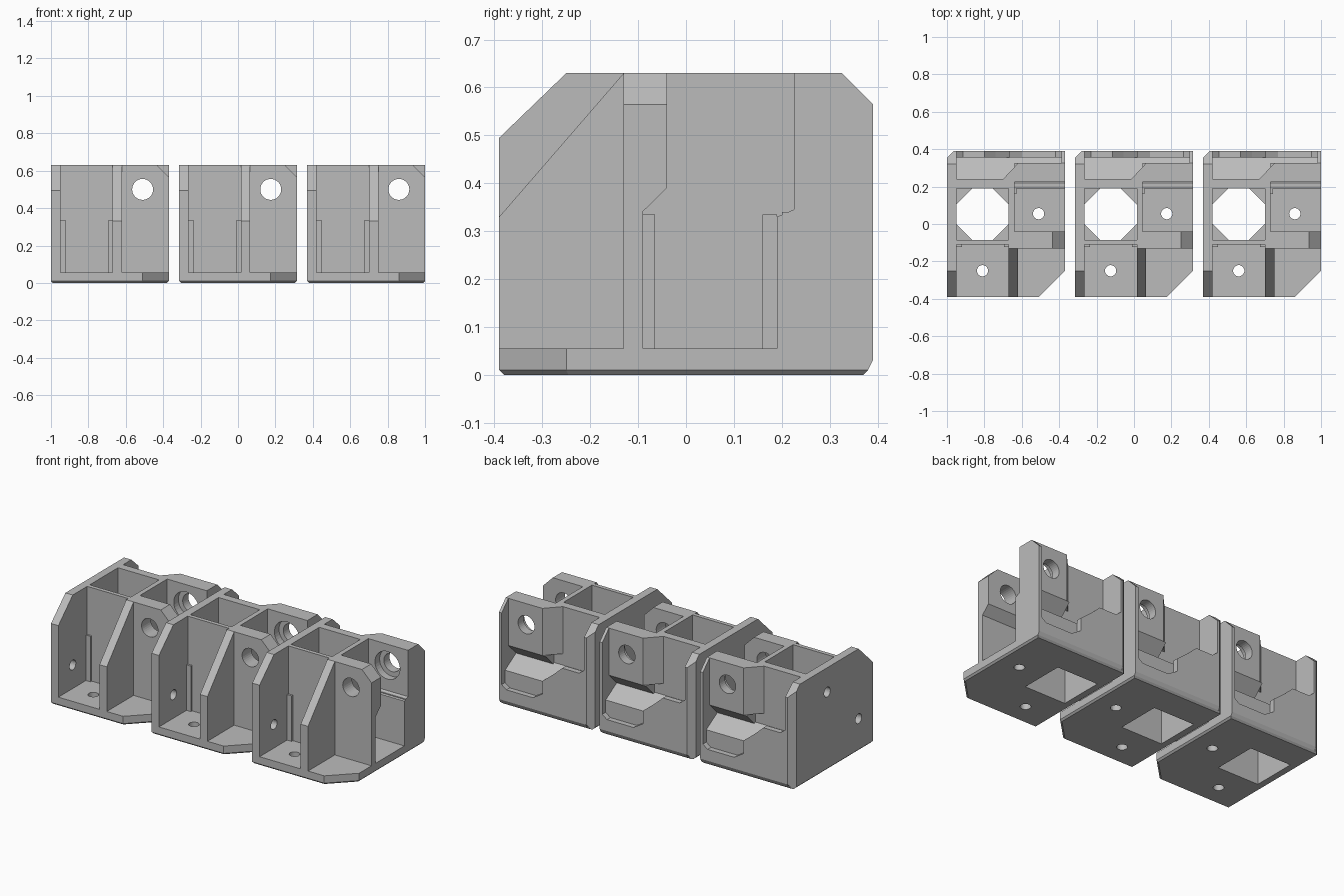
import bpy, bmesh, math
from mathutils import Matrix, Vector

cube = bpy.data.objects.get("Cube")
if cube:
    bpy.data.objects.remove(cube, do_unlink=True)

grey = bpy.data.materials.new("light grey plastic")
grey.use_nodes = True
colour = (0.5, 0.5, 0.5, 1)
grey.diffuse_color = colour
grey.node_tree.nodes["Principled BSDF"].inputs["Base Color"].default_value = colour

PLACE = {"x": lambda p, t: (t, *p), "y": lambda p, t: (p[0], t, p[1]), "z": lambda p, t: (*p, t)}
parts = []


def prism(name, axis, points, a, b, bevel=0):
    """Extrude a 2D profile along an axis from a to b."""
    bm = bmesh.new()
    low = [bm.verts.new(PLACE[axis](p, a)) for p in points]
    high = [bm.verts.new(PLACE[axis](p, b)) for p in points]
    bm.faces.new(low)
    bm.faces.new(high)
    for i in range(len(points)):
        j = (i + 1) % len(points)
        bm.faces.new((low[i], low[j], high[j], high[i]))
    if bevel:
        edges = [e for e in bm.edges if all(v in low for v in e.verts)]
        bmesh.ops.bevel(bm, geom=edges, offset=bevel, segments=1, affect='EDGES')
    bmesh.ops.recalc_face_normals(bm, faces=bm.faces)
    return finish(name, bm)


def finish(name, bm):
    mesh = bpy.data.meshes.new(name)
    bm.to_mesh(mesh)
    bm.free()
    mesh.materials.append(grey)
    obj = bpy.data.objects.new(name, mesh)
    bpy.context.collection.objects.link(obj)
    return obj


def part(*args, cuts=(), bevel=0):
    obj = prism(*args, bevel=bevel)
    for c in cuts:
        mod = obj.modifiers.new("cut", 'BOOLEAN')
        mod.operation = 'DIFFERENCE'
        mod.solver = 'EXACT'
        mod.object = c
    parts.append(obj)


def rect(a, b, c, d):
    return [(a, c), (b, c), (b, d), (a, d)]


def drill(name, axis, centre, radius, a, b):
    ring = [(centre[0] + radius * math.cos(t * math.tau / 32),
             centre[1] + radius * math.sin(t * math.tau / 32)) for t in range(32)]
    return prism(name, axis, ring, a, b)


# Cutters
floor_holes = [drill("floor_drill", "z", c, 0.03, -0.1, 0.1) for c in ((0.19, -0.25), (0.49, 0.055))]
side_holes = [drill("side_drill", "x", c, 0.03, -0.1, 0.1) for c in ((-0.25, 0.2), (0.055, 0.48))]
rod_hole = drill("rod_drill", "y", (0.49, 0.5), 0.056, -0.5, 0.5)
seat = drill("seat_drill", "y", (0.49, 0.5), 0.085, 0.15, 0.27)
shaft = prism("shaft_cutter", "z", rect(0.05, 0.33, -0.085, 0.19), -0.1, 0.8)
corner = prism("corner_cutter", "z", [(-0.01, 0.345), (0.045, 0.4), (-0.01, 0.4)], -0.1, 0.8)
cutters = floor_holes + side_holes + [rod_hole, seat, shaft, corner]

# Floor and full-depth side wall
part("floor", "z", [(0, -0.39), (0.49, -0.39), (0.63, -0.25), (0.63, 0.38), (0, 0.38)],
     0, 0.055, cuts=floor_holes + [shaft, corner], bevel=0.01)
part("side_wall", "x", [(-0.39, 0.01), (0.375, 0.01), (0.39, 0.03), (0.39, 0.565),
                        (0.32, 0.63), (-0.25, 0.63), (-0.39, 0.495)],
     0, 0.05, cuts=side_holes + [corner])

# Sloped rib, cross walls and divider
part("front_rib", "x", [(-0.39, 0.05), (-0.1, 0.05), (-0.1, 0.63), (-0.13, 0.63), (-0.39, 0.33)], 0.33, 0.38)
part("left_cross_wall", "z", rect(0.05, 0.34, -0.11, -0.085), 0.05, 0.63)
part("right_cross_wall", "y", [(0.36, 0.05), (0.63, 0.05), (0.63, 0.565), (0.565, 0.63), (0.36, 0.63)],
     -0.13, -0.09, cuts=[rod_hole])
part("rod_support", "x", [(-0.091, 0.34), (-0.04, 0.39), (-0.04, 0.565), (-0.091, 0.565)],
     0.36, 0.63, cuts=[rod_hole])
part("rod_support_cap", "y", [(0.36, 0.565), (0.63, 0.565), (0.565, 0.63), (0.36, 0.63)], -0.091, -0.04)
part("divider", "z", rect(0.33, 0.36, -0.13, 0.2), 0.05, 0.63)

# Thickened columns outside the shaft corners
for x in (0.05, 0.305):
    part("front_column", "z", rect(x, x + 0.03, -0.122, -0.1), 0.05, 0.335)
for y in (-0.095, 0.16):
    part("divider_column", "z", rect(0.35, 0.372, y, y + 0.03), 0.05, 0.335)

# Triangular stops inside the shaft
for x, sx in ((0.05, 1), (0.33, -1)):
    for y, sy in ((-0.085, 1), (0.19, -1)):
        part("shaft_stop", "z", [(x, y), (x + sx * 0.085, y), (x, y + sy * 0.085)], 0.3, 0.335)

# Back wall with thick rod block, sloped underside and end rim
part("upper_back_wall", "z", [(0.04, 0.19), (0.36, 0.19), (0.36, 0.225), (0.63, 0.225), (0.63, 0.325),
                              (0.38, 0.325), (0.3, 0.24), (0.04, 0.24)],
     0.34, 0.63, cuts=[rod_hole, seat])
part("block_underside", "x", [(0.2, 0.34), (0.325, 0.34), (0.24, 0.255), (0.2, 0.255)], 0.36, 0.63)
part("lower_back_wall", "x", [(0.19, 0.01), (0.38, 0.01), (0.39, 0.03), (0.39, 0.08), (0.357, 0.08),
                              (0.357, 0.2), (0.24, 0.27), (0.24, 0.345), (0.225, 0.345), (0.19, 0.33)],
     0.04, 0.63)
part("back_lip", "y", [(0.04, 0.03), (0.62, 0.03), (0.62, 0.13), (0.58, 0.1), (0.4, 0.1), (0.335, 0.14),
                       (0.335, 0.22), (0.26, 0.28), (0.2, 0.335), (0.085, 0.335), (0.04, 0.37)],
     0.356, 0.39)
part("end_rim", "x", [(0.225, 0.01), (0.38, 0.01), (0.39, 0.03), (0.39, 0.565), (0.325, 0.63), (0.225, 0.63)],
     0.612, 0.63)

# Bake the cuts, then repeat the bracket along x
bpy.context.view_layer.update()
graph = bpy.context.evaluated_depsgraph_get()
baked = [(o, bpy.data.meshes.new_from_object(o.evaluated_get(graph))) for o in parts]
for obj, mesh in baked:
    obj.modifiers.clear()
    obj.data = mesh
    obj.location.x = -1
    for step in (1, 2):
        copy = obj.copy()
        copy.location.x = -1 + step * 0.685
        bpy.context.collection.objects.link(copy)
for c in cutters:
    bpy.data.objects.remove(c, do_unlink=True)
